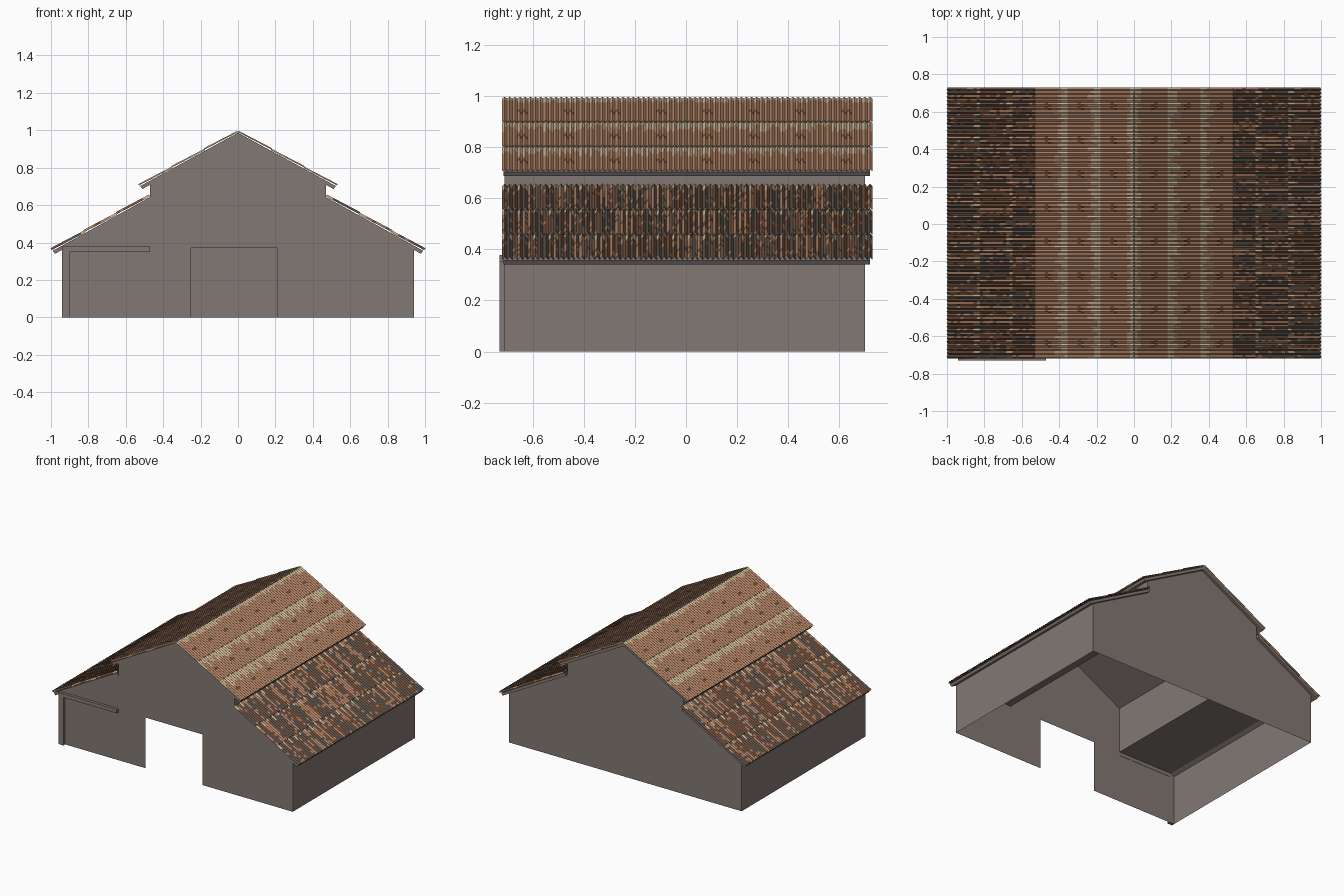
import bpy, bmesh, random
from mathutils import Vector

if "Cube" in bpy.data.objects:
    bpy.data.objects.remove(bpy.data.objects["Cube"])

random.seed(4)


def mat(name, rgb):
    m = bpy.data.materials.new(name)
    m.diffuse_color = (*rgb, 1)
    m.use_nodes = True
    m.node_tree.nodes["Principled BSDF"].inputs["Base Color"].default_value = m.diffuse_color
    return m


WALL = mat("weathered grey wood", (0.225, 0.19, 0.175))
TAN = mat("tan tin", (0.42, 0.215, 0.125))
CREAM = mat("pale tin", (0.58, 0.44, 0.28))
BROWN = mat("rust brown", (0.17, 0.075, 0.038))
DARK = mat("dark grey tin", (0.10, 0.08, 0.065))


def obj(name, verts, faces, mats, idx=None):
    me = bpy.data.meshes.new(name)
    me.from_pydata(verts, [], faces)
    for m in mats:
        me.materials.append(m)
    if idx:
        me.polygons.foreach_set("material_index", idx)
    me.update()
    o = bpy.data.objects.new(name, me)
    bpy.context.collection.objects.link(o)
    return o


def prism(name, prof, y0, y1, m):
    # closed xz profile extruded along y
    n = len(prof)
    v = [(x, y, z) for y in (y0, y1) for x, z in prof]
    f = [tuple(range(n)), tuple(range(2 * n - 1, n - 1, -1))]
    f += [(i, i + n, (i + 1) % n + n, (i + 1) % n) for i in range(n)]
    o = obj(name, v, f, [m])
    bm = bmesh.new()
    bm.from_mesh(o.data)
    bmesh.ops.recalc_face_normals(bm, faces=bm.faces)
    bm.to_mesh(o.data)
    bm.free()


Y0, Y1 = -0.71, 0.70

# gable walls: front has the doorway, back is solid
half = [(0.94, 0), (0.94, 0.376), (0.47, 0.635), (0.47, 0.72), (0, 0.975)]
outline = half + [(-x, z) for x, z in reversed(half[:-1])]
door = [(-0.25, 0), (-0.25, 0.37), (0.21, 0.37), (0.21, 0)]
front = outline + door
obj("front_wall", [(x, Y0, z) for x, z in front], [tuple(range(len(front)))], [WALL])
obj("back_wall", [(x, Y1, z) for x, z in outline],
    [tuple(reversed(range(len(outline))))], [WALL])


def strip(name, a, b, s):
    # flat panel spanning the barn length between two xz points
    v = [(s * a[0], Y0, a[1]), (s * a[0], Y1, a[1]), (s * b[0], Y1, b[1]), (s * b[0], Y0, b[1])]
    obj(name, v, [(0, 1, 2, 3) if s > 0 else (3, 2, 1, 0)], [WALL])


RIBS, COURSES, CELLS = 72, 3, 10


def tin_roof(name, top, bottom, s, upper):
    # corrugated sheet in three overlapping courses, coloured by position
    a, d = Vector(top), Vector(bottom) - Vector(top)
    nrm = Vector((-d.y, d.x)).normalized()
    cols = RIBS * 2
    v, f, idx = [], [], []
    for c in range(COURSES):
        base = len(v)
        for i in range(CELLS + 1):
            t = i / CELLS
            for j in range(cols + 1):
                h = (0.008 if upper else 0.012) * (j % 2) + 0.004 * t
                p = a + d * ((c + t) / COURSES) + nrm * h
                v.append((s * max(p.x, 0), -0.72 + 1.45 * j / cols, p.y))
        edge = [random.uniform(0.1, 0.4) for _ in range(cols)]
        shade = [random.choice((0, 0, 2, 2, 3, 3, 3)) for _ in range(cols)]
        for i in range(CELLS):
            t = (i + 0.5) / CELLS
            for j in range(cols):
                q = base + i * (cols + 1) + j
                quad = (q, q + cols + 1, q + cols + 2, q + 1)
                f.append(quad if s > 0 else quad[::-1])
                if upper:
                    k = 0
                    if t < edge[j] * (0.6 if c == 0 else 1):
                        k = 1
                    elif 0.5 < t < 0.7 and (j - 6) % 18 < 4 and (i + j) % 2:
                        k = 2
                else:
                    k = shade[j]
                    if t < edge[j] * 0.6 and j % 3 == 0:
                        k = 1
                    elif random.random() < 0.3:
                        k = random.choice((0, 2, 3))
                idx.append(k)
    obj(name, v, f, [TAN, CREAM, BROWN, DARK], idx)


for s, side in ((1, "right"), (-1, "left")):
    # side wall, raised centre wall and loft ceiling
    strip(side + "_side_wall", (0.94, 0), (0.94, 0.38), s)
    strip(side + "_centre_wall", (0.47, 0.375), (0.47, 0.72), s)
    strip(side + "_loft_ceiling", (0.94, 0.376), (0.47, 0.376), s)
    # roof decks with tin on top
    for part, a, b in (("upper", (0, 0.99), (0.527, 0.702)), ("lower", (0.47, 0.646), (0.994, 0.356))):
        deck = [(a[0], a[1] - 0.003), (b[0] - 0.004, b[1]),
                (b[0] - 0.016, b[1] - 0.016), (a[0], a[1] - 0.027)]
        prism(f"{side}_{part}_deck", [(s * x, z) for x, z in deck], -0.715, 0.72, WALL)
        tin_roof(f"{side}_{part}_tin", a, b, s, part == "upper")


# corner post and rail standing off the left of the front wall
def box(name, x0, x1, z0, z1):
    prism(name, [(x0, z0), (x1, z0), (x1, z1), (x0, z1)], -0.73, -0.708, WALL)


box("corner_post", -0.94, -0.90, 0, 0.35)
box("front_rail", -0.94, -0.47, 0.35, 0.378)
